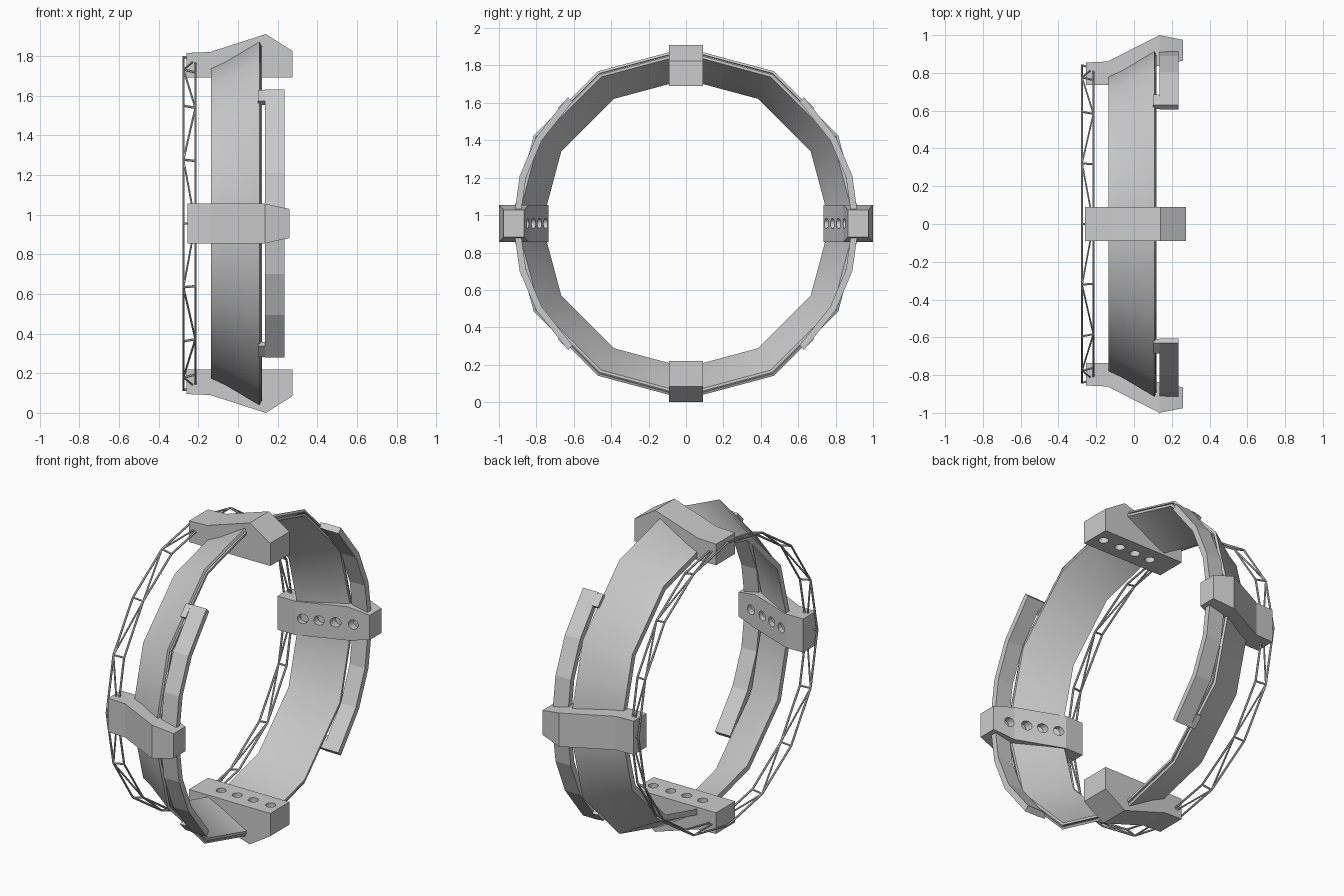
import bpy, bmesh, math
from mathutils import Vector, Matrix

if "Cube" in bpy.data.objects:
    bpy.data.objects.remove(bpy.data.objects["Cube"])

ZC = 0.955  # height of the ring axis, which runs along x


def P(x, r, deg, t=0.0):
    """Point at axial x, radius r, angle deg, with tangential offset t."""
    a = math.radians(deg)
    return Vector((x, r * math.cos(a) - t * math.sin(a),
                   ZC + r * math.sin(a) + t * math.cos(a)))


def finish(bm, name, smooth=None):
    bmesh.ops.recalc_face_normals(bm, faces=bm.faces)
    me = bpy.data.meshes.new(name)
    bm.to_mesh(me)
    bm.free()
    ob = bpy.data.objects.new(name, me)
    bpy.context.collection.objects.link(ob)
    if smooth:
        bpy.ops.object.select_all(action='DESELECT')
        ob.select_set(True)
        bpy.context.view_layer.objects.active = ob
        bpy.ops.object.shade_smooth_by_angle(angle=math.radians(smooth))
    return ob


def loft(bm, sections, closed=False):
    """Skin a list of cross-sections, looping or capping the ends."""
    rows = [[bm.verts.new(p) for p in s] for s in sections]
    n = len(rows[0])
    pairs = list(zip(rows, rows[1:]))
    if closed:
        pairs.append((rows[-1], rows[0]))
    else:
        bm.faces.new(rows[0])
        bm.faces.new(rows[-1])
    for a, b in pairs:
        for i in range(n):
            j = (i + 1) % n
            bm.faces.new((a[i], a[j], b[j], b[i]))


def rod(bm, a, b, rad, sides=6):
    d = b - a
    m = Matrix.Translation((a + b) / 2) @ d.to_track_quat('Z', 'Y').to_matrix().to_4x4()
    bmesh.ops.create_cone(bm, cap_ends=True, segments=sides, radius1=rad,
                          radius2=rad, depth=d.length, matrix=m)


# Main flared band, twelve sides, with a groove in its wide rim
profile = [(-0.135, 0.77), (-0.135, 0.805), (-0.06, 0.84), (0.108, 0.94),
           (0.115, 0.927), (0.100, 0.924), (0.103, 0.918), (0.120, 0.920),
           (0.120, 0.905), (-0.05, 0.81)]
bm = bmesh.new()
loft(bm, [[P(x, r, k * 30) for x, r in profile] for k in range(12)], closed=True)
finish(bm, "main_band", 32)

# Curved side plates with end tabs joining the band
for side, base in (("right", 0), ("left", 180)):
    bm = bmesh.new()

    def arc(x0, x1, r0, r1, angles):
        loft(bm, [[P(x0, r0, base + a), P(x1, r0, base + a),
                   P(x1, r1, base + a), P(x0, r1, base + a)] for a in angles])

    arc(0.135, 0.235, 0.89, 0.925, (-47, -30, -16, 0, 16, 30, 47))
    for s in (-1, 1):
        arc(0.10, 0.136, 0.892, 0.923, (s * 42, s * 46.9))
    finish(bm, "side_plate_" + side)

# Thin truss ring: two hoops, cross struts and zigzag diagonals
bm = bmesh.new()
STEP, XA, XB = 22.5, -0.275, -0.215
for k in range(16):
    a, b = k * STEP, (k + 1) * STEP
    rod(bm, P(XA, 0.84, a), P(XA, 0.84, b), 0.006)
    rod(bm, P(XB, 0.825, a), P(XB, 0.825, b), 0.006)
    rod(bm, P(XA, 0.84, a), P(XB, 0.825, a), 0.006)
    if k % 2:
        rod(bm, P(XA, 0.84, a), P(XB, 0.825, b), 0.005)
    else:
        rod(bm, P(XB, 0.825, a), P(XA, 0.84, b), 0.005)
finish(bm, "truss_ring")

# Clamp blocks: sections are (x, inner radius, outer radius, half width)
vertical = [(-0.26, 0.735, 0.86, 0.09), (-0.14, 0.735, 0.865, 0.09),
            (0.14, 0.735, 0.955, 0.09), (0.275, 0.735, 0.87, 0.09)]
lateral = [(-0.255, 0.735, 0.855, 0.1), (-0.14, 0.735, 0.86, 0.1),
           (0.135, 0.84, 1.0, 0.1), (0.26, 0.865, 0.975, 0.073)]
v_holes = [(x, 0.735) for x in (-0.11, -0.005, 0.10, 0.215)]
l_holes = [(-0.10, 0.75), (-0.015, 0.783), (0.07, 0.815), (0.165, 0.846)]

for name, deg, secs, holes in (("right", 0, lateral, l_holes), ("top", 90, vertical, v_holes),
                               ("left", 180, lateral, l_holes), ("bottom", 270, vertical, v_holes)):
    bm = bmesh.new()
    loft(bm, [[P(x, r0, deg, -w), P(x, r1, deg, -w), P(x, r1, deg, w), P(x, r0, deg, w)]
              for x, r0, r1, w in secs])
    block = finish(bm, "clamp_block_" + name)
    # Round holes in the inner face
    bm = bmesh.new()
    for x, r in holes:
        rod(bm, P(x, r - 0.05, deg), P(x, r + 0.04, deg), 0.028, 14)
    cutter = finish(bm, "hole_cutter_" + name)
    cutter.hide_render = True
    cutter.hide_set(True)
    cutter.display_type = 'WIRE'
    mod = block.modifiers.new("holes", 'BOOLEAN')
    mod.operation = 'DIFFERENCE'
    mod.solver = 'EXACT'
    mod.object = cutter
